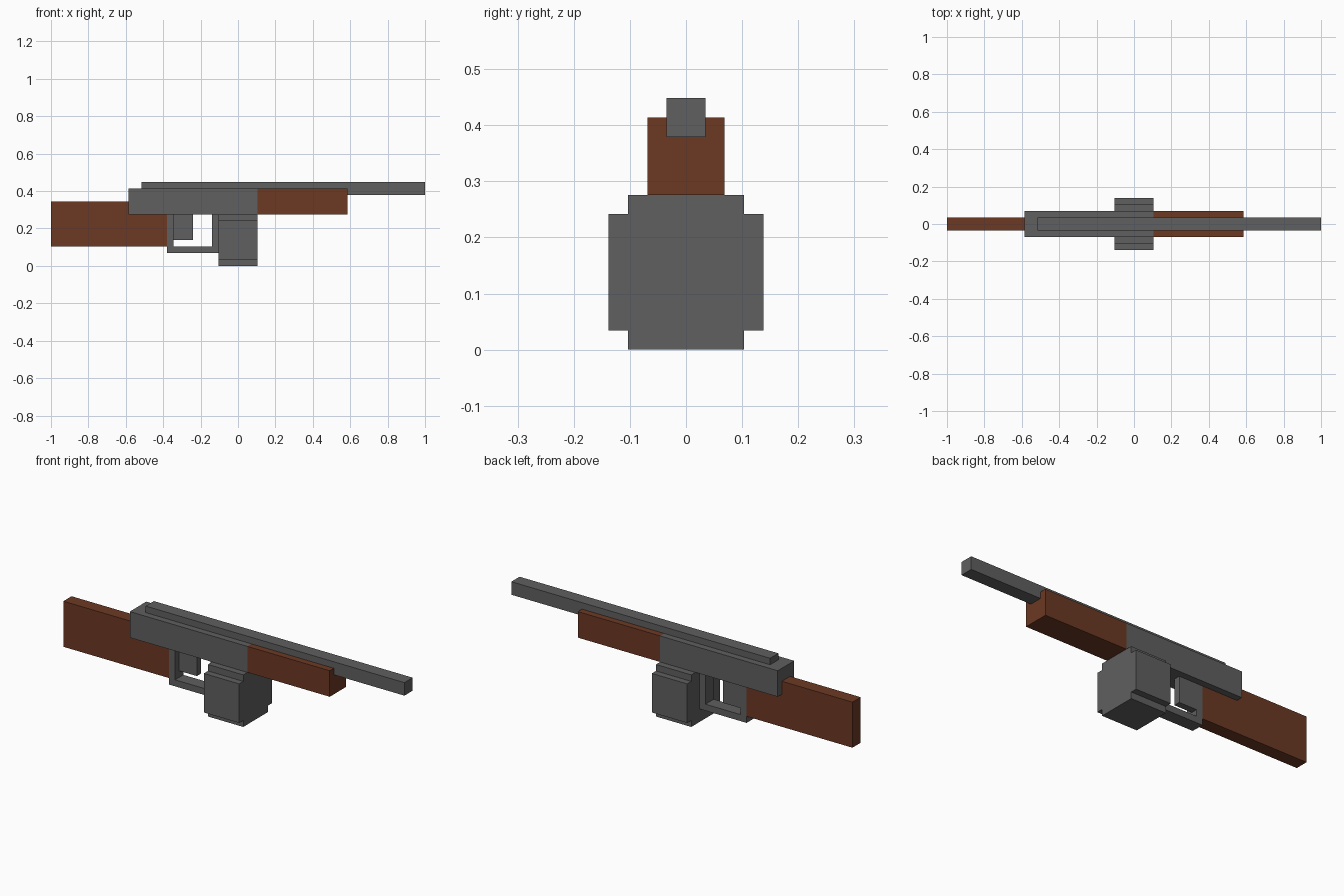
import bpy, bmesh
from mathutils import Vector

if "Cube" in bpy.data.objects:
    bpy.data.objects.remove(bpy.data.objects["Cube"])

U = 2 / 58  # size of one block unit


def material(name, color):
    m = bpy.data.materials.new(name)
    m.diffuse_color = (*color, 1)
    m.use_nodes = True
    m.node_tree.nodes["Principled BSDF"].inputs["Base Color"].default_value = m.diffuse_color
    return m


METAL = material("gunmetal_grey", (0.115, 0.115, 0.115))
WOOD = material("brown_wood", (0.15, 0.041, 0.017))


def prism(name, mat, points, direction):
    """Extrude a flat profile (in block units) along a direction."""
    bm = bmesh.new()
    face = bm.faces.new([bm.verts.new(Vector(p) * U) for p in points])
    out = bmesh.ops.extrude_face_region(bm, geom=[face])["geom"]
    verts = [v for v in out if isinstance(v, bmesh.types.BMVert)]
    bmesh.ops.translate(bm, verts=verts, vec=Vector(direction) * U)
    bmesh.ops.recalc_face_normals(bm, faces=bm.faces)
    mesh = bpy.data.meshes.new(name)
    bm.to_mesh(mesh)
    bm.free()
    mesh.materials.append(mat)
    ob = bpy.data.objects.new(name, mesh)
    bpy.context.collection.objects.link(ob)
    return ob


def side_profile(name, mat, xz, y0, y1):
    return prism(name, mat, [(x, y0, z) for x, z in xz], (0, y1 - y0, 0))


def block(name, mat, x0, x1, y0, y1, z0, z1):
    return side_profile(name, mat, [(x0, z0), (x1, z0), (x1, z1), (x0, z1)], y0, y1)


# Wooden furniture
side_profile("stock", WOOD,
             [(-29, 3), (-11, 3), (-11, 8), (-17, 8), (-17, 10), (-29, 10)], -1, 1)
block("handguard", WOOD, 3, 17, -2, 2, 8, 12)

# Receiver and barrel
block("receiver", METAL, -17, 3, -2, 2, 8, 12)
block("barrel", METAL, -15, 29, -1, 1, 11, 13)

# Trigger guard: U-shaped strap, with the trigger inside
side_profile("trigger_guard", METAL,
             [(-11, 2), (-3, 2), (-3, 8), (-4, 8), (-4, 3), (-10, 3), (-10, 8), (-11, 8)],
             -1, 1)
block("trigger", METAL, -10, -7, 0, 1, 4, 8)

# Drum magazine: stepped cross-section, mirrored across the centre
half = [(3, 0), (3, 1), (4, 1), (4, 7), (3, 7), (3, 8)]
section = half + [(-y, z) for y, z in reversed(half)]
prism("drum_magazine", METAL, [(-3, y, z) for y, z in section], (6, 0, 0))
